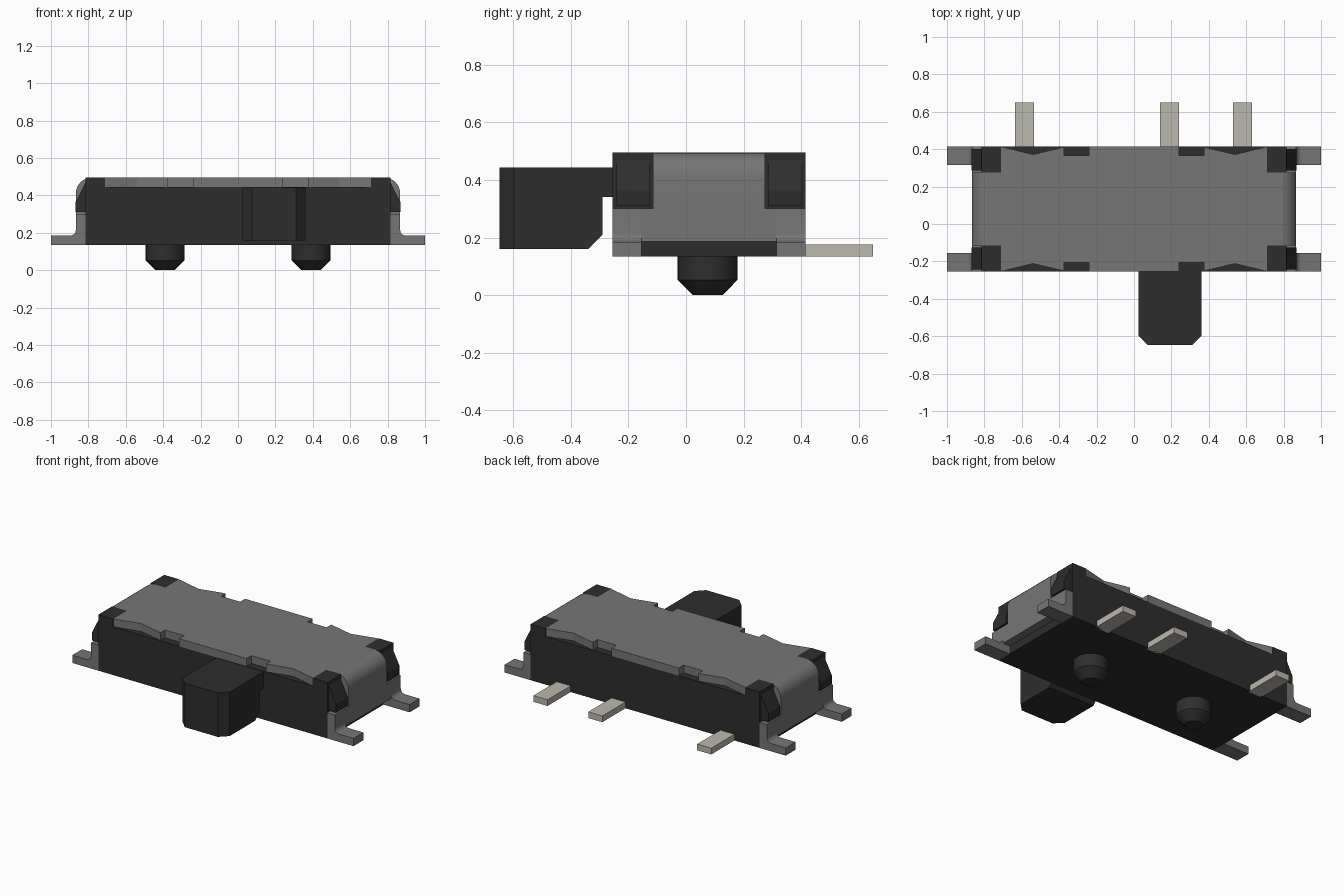
import bpy, bmesh, math
from mathutils import Vector

cube = bpy.data.objects.get("Cube")
if cube:
    bpy.data.objects.remove(cube, do_unlink=True)


def material(name, rgb):
    m = bpy.data.materials.new(name)
    m.use_nodes = True
    m.diffuse_color = (*rgb, 1)
    m.node_tree.nodes["Principled BSDF"].inputs["Base Color"].default_value = (*rgb, 1)
    return m


BLACK = material("black plastic", (0.027, 0.027, 0.027))
STEEL = material("grey steel", (0.18, 0.18, 0.18))
TIN = material("pale tin", (0.50, 0.48, 0.42))

MID_Y = 0.08      # centre of the housing in depth
HALF_Y = 0.335
WALL_IN, WALL_OUT = 0.815, 0.867
BASE, DECK, TOP = 0.135, 0.445, 0.495


def finish(name, bm, mat, smooth=False):
    bmesh.ops.recalc_face_normals(bm, faces=bm.faces)
    mesh = bpy.data.meshes.new(name)
    bm.to_mesh(mesh)
    bm.free()
    mesh.materials.append(mat)
    ob = bpy.data.objects.new(name, mesh)
    bpy.context.collection.objects.link(ob)
    if smooth:
        bpy.ops.object.select_all(action='DESELECT')
        ob.select_set(True)
        bpy.context.view_layer.objects.active = ob
        bpy.ops.object.shade_smooth_by_angle(angle=math.radians(32))
    return ob


def prism(name, pts, axis, lo, hi, mat, smooth=False):
    """Extrude a 2D outline along one axis."""
    def place(p, d):
        return {'x': (d, p[0], p[1]), 'y': (p[0], d, p[1]), 'z': (p[0], p[1], d)}[axis]
    bm = bmesh.new()
    face = bm.faces.new([bm.verts.new(place(p, lo)) for p in pts])
    new = bmesh.ops.extrude_face_region(bm, geom=[face])["geom"]
    shift = Vector(place((0, 0), hi - lo))
    bmesh.ops.translate(bm, vec=shift, verts=[v for v in new if isinstance(v, bmesh.types.BMVert)])
    return finish(name, bm, mat, smooth)


def box(name, x, y, z, mat):
    return prism(name, [(x[0], z[0]), (x[1], z[0]), (x[1], z[1]), (x[0], z[1])], 'y', *y, mat)


def arc(cx, cz, r, start, end, n=8):
    angles = [math.radians(start + (end - start) * i / n) for i in range(n + 1)]
    return [(cx + r * math.cos(a), cz + r * math.sin(a)) for a in angles]


# Housing
box("housing", (-WALL_IN, WALL_IN), (MID_Y - HALF_Y, MID_Y + HALF_Y), (BASE, DECK), BLACK)

# Cover plate with V cuts and square notches along both long edges
edge = [(0.24, HALF_Y), (0.24, 0.285), (0.375, 0.285), (0.375, HALF_Y - 0.004),
        (0.54, 0.292), (0.70, HALF_Y - 0.004), (0.71, HALF_Y - 0.004), (0.71, 0.195)]
right = edge + [(x, -y) for x, y in reversed(edge)]
left = [(-x, y) for x, y in reversed(right)]
prism("cover_plate", [(x, y + MID_Y) for x, y in right + left], 'z', DECK, TOP, STEEL)

# Sheet profiles for the bent cover end and the feet
R = 0.085
bend = ([(0.71, TOP)] + arc(WALL_OUT - R, TOP - R, R, 90, 0) + [(WALL_OUT, 0.3), (WALL_IN, 0.3)]
        + arc(WALL_IN - 0.035, DECK - 0.035, 0.035, 0, 90) + [(0.71, DECK)])
foot = ([(WALL_IN, BASE), (1.0, BASE), (1.0, 0.185)]
        + arc(WALL_OUT + 0.03, 0.215, 0.03, 270, 180, 5) + [(WALL_OUT, 0.3), (WALL_IN, 0.3)])
wedge = [(0.80, 0.47), (WALL_IN, 0.47), (0.868, 0.365), (0.868, 0.31), (0.80, 0.31)]

for sx, side in ((1, "left"), (-1, "right")):
    def flip(pts):
        return [(sx * x, z) for x, z in pts]

    prism(f"cover_bend_{side}", flip(bend), 'y', MID_Y - 0.195, MID_Y + 0.195, STEEL, True)
    box(f"cover_wall_{side}", sorted((sx * WALL_IN, sx * WALL_OUT)),
        (MID_Y - 0.235, MID_Y + 0.235), (0.187, 0.3), STEEL)

    for sy, end in ((-1, "front"), (1, "back")):
        def span(a, b):
            return sorted((MID_Y + sy * a, MID_Y + sy * b))

        prism(f"foot_{end}_{side}", flip(foot), 'y', *span(0.235, HALF_Y), STEEL, True)
        # Corner post and its sloping catch
        box(f"corner_post_{end}_{side}", sorted((sx * 0.71, sx * WALL_IN)),
            span(0.195, HALF_Y), (0.3, TOP), BLACK)
        prism(f"corner_catch_{end}_{side}", flip(wedge), 'y', *span(0.205, 0.322), BLACK)

    # Locating peg with tapered tip
    bm = bmesh.new()
    rings = [[bm.verts.new((sx * 0.39 + x, MID_Y - 0.005 + y, z)) for x, y in arc(0, 0, r, 0, 360, 32)[:-1]]
             for r, z in ((0.104, BASE + 0.01), (0.104, 0.053), (0.052, 0.0))]
    for a, b in zip(rings, rings[1:]):
        for i in range(len(a)):
            j = (i + 1) % len(a)
            bm.faces.new((a[i], a[j], b[j], b[i]))
    bm.faces.new(rings[0])
    bm.faces.new(rings[-1])
    finish(f"locating_peg_{side}", bm, BLACK, True)

# Terminal pins
for i, x in enumerate((-0.585, 0.19, 0.58)):
    box(f"terminal_pin_{i + 1}", (x - 0.05, x + 0.05), (0.40, 0.65), (BASE, 0.175), TIN)

# Slider knob: side profile, then chamfered front vertical edges
knob = prism("slider_knob", [(-0.648, 0.16), (-0.34, 0.16), (-0.29, 0.21), (-0.29, 0.34), (-0.24, 0.34),
                             (-0.24, DECK - 0.002), (-0.648, DECK - 0.002)], 'x', 0.025, 0.36, BLACK)
bm = bmesh.new()
bm.from_mesh(knob.data)
front = [e for e in bm.edges if all(v.co.y < -0.64 for v in e.verts)
         and abs(e.verts[0].co.x - e.verts[1].co.x) < 0.01]
bmesh.ops.bevel(bm, geom=front, offset=0.05, segments=1, affect='EDGES')
bm.to_mesh(knob.data)
bm.free()
